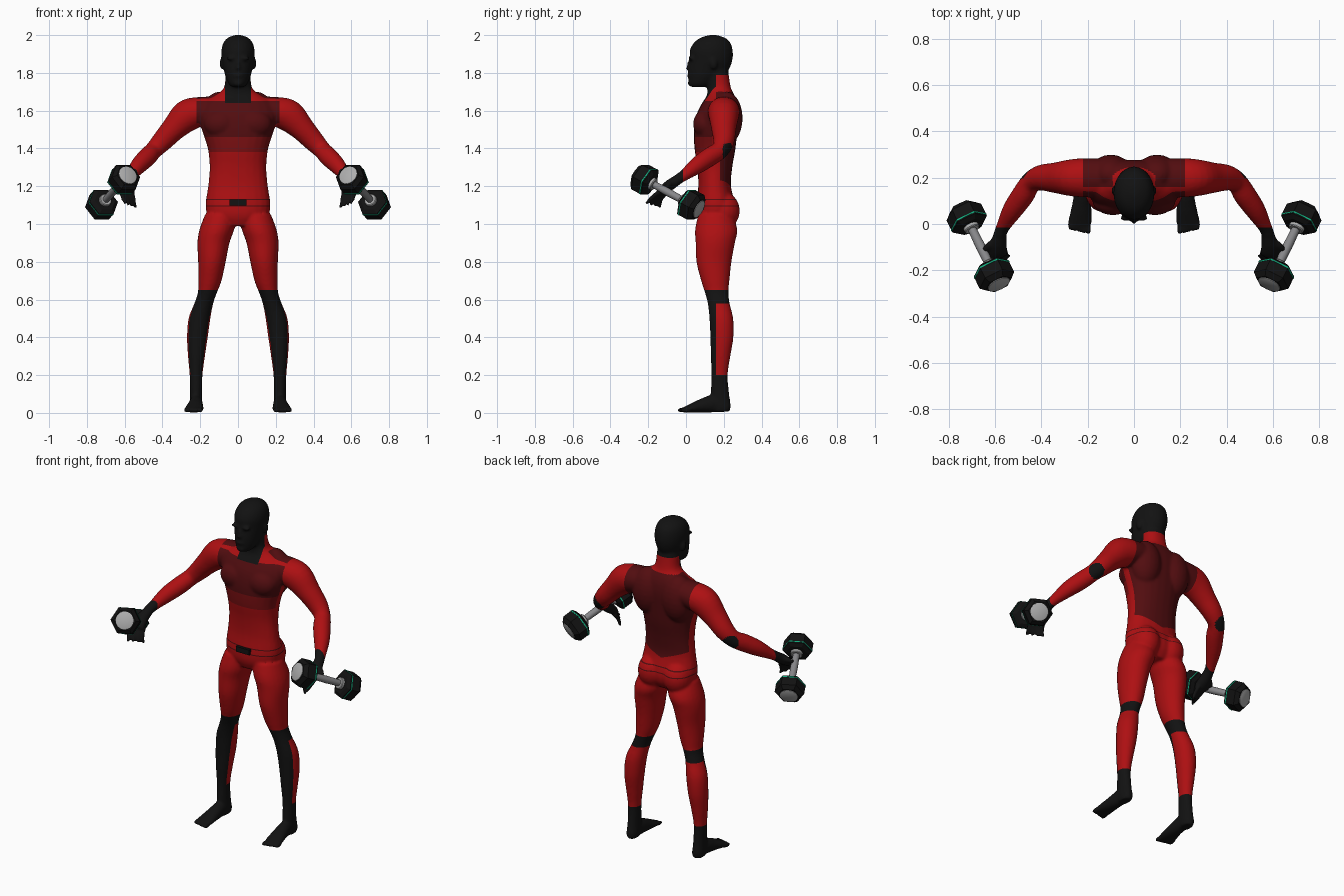
import bpy, bmesh, math
from mathutils import Vector, Matrix

cube = bpy.data.objects.get("Cube")
if cube:
    bpy.data.objects.remove(cube, do_unlink=True)


def material(name, color):
    m = bpy.data.materials.new(name)
    m.use_nodes = True
    m.diffuse_color = (*color, 1)
    bsdf = next(n for n in m.node_tree.nodes if n.type == 'BSDF_PRINCIPLED')
    bsdf.inputs["Base Color"].default_value = (*color, 1)
    return m


RED = material("suit red", (.42, .005, .006))
DARK = material("dark red panel", (.085, .004, .005))
MID = material("medium red band", (.2, .005, .006))
BLACK = material("black", (.006, .006, .006))
SILVER = material("silver cap", (.42, .42, .42))
STEEL = material("steel handle", (.24, .24, .25))
GREEN = material("green ring", (.005, .4, .2))


def smooth_path(rows, steps=4):
    """Catmull-Rom resampling of rows of numbers."""
    pts = [Vector(r) for r in rows]
    pts = [pts[0]] + pts + [pts[-1]]
    out = []
    for a, b, c, d in zip(pts, pts[1:], pts[2:], pts[3:]):
        for i in range(steps):
            t = i / steps
            out.append(b + (c - a) * (t / 2) + (a * 2 - b * 5 + c * 4 - d) * (t * t / 2)
                       + (b * 3 - a - c * 3 + d) * (t ** 3 / 2))
    return out + [pts[-2]]


def loft(bm, rows, side=1, flat=False, power=1.0, n=24):
    """Closed tube through (x, y, z, radius, radius) rows; flat keeps rings level."""
    rows = smooth_path(rows)
    rings = []
    for i, r in enumerate(rows):
        c = Vector(r[:3])
        u, v = Vector((1, 0, 0)), Vector((0, 1, 0))
        if not flat:
            t = Vector(rows[min(i + 1, len(rows) - 1)][:3]) - Vector(rows[max(i - 1, 0)][:3])
            u = t.cross(Vector((0, 0, 1))).normalized()
            v = u.cross(t).normalized()
        ring = []
        for k in range(n):
            a = math.tau * k / n
            co, si = (math.copysign(abs(f) ** power, f) for f in (math.cos(a), math.sin(a)))
            p = c + u * (r[3] * co) + v * (r[4] * si)
            ring.append(bm.verts.new((p.x * side, p.y, p.z)))
        rings.append(ring)
    for a, b in zip(rings, rings[1:]):
        for k in range(n):
            bm.faces.new((a[k], a[k - 1], b[k - 1], b[k]))
    bm.faces.new(rings[0])
    bm.faces.new(rings[-1][::-1])


def ball(bm, center, radii, tilt=0):
    m = Matrix.Translation(center) @ Matrix.Rotation(tilt, 4, 'X') @ Matrix.Diagonal((*radii, 1))
    bmesh.ops.create_uvsphere(bm, u_segments=20, v_segments=14, radius=1, matrix=m)


def level(z, rx, front, back, x=0):
    return (x, (front + back) / 2, z, rx, (back - front) / 2)


bm = bmesh.new()

# Torso and neck
loft(bm, [level(*r) for r in (
    (.99, .09, .08, .23), (1.04, .155, .058, .26), (1.1, .172, .055, .262), (1.2, .158, .065, .238),
    (1.3, .15, .06, .245), (1.4, .16, .045, .262), (1.5, .192, .042, .272), (1.58, .21, .056, .278),
    (1.64, .19, .085, .272), (1.68, .125, .11, .258), (1.72, .075, .112, .238),
    (1.8, .066, .1, .225), (1.85, .06, .1, .22))], flat=True, power=.9)

# Head with jaw, nose, brow and ears
loft(bm, [level(*r) for r in (
    (1.725, .03, .03, .1), (1.74, .048, .016, .14), (1.78, .066, .012, .19), (1.82, .076, .012, .228),
    (1.87, .086, .02, .246), (1.92, .088, .02, .247), (1.96, .077, .042, .235),
    (1.985, .055, .075, .208), (2.0, .02, .12, .165))], flat=True)
ball(bm, (0, .018, 1.825), (.014, .02, .013))
ball(bm, (0, .02, 1.85), (.01, .014, .03), -.3)
ball(bm, (0, .018, 1.785), (.026, .012, .012))
ball(bm, (0, .03, 1.745), (.028, .022, .018))

for s in (1, -1):
    ball(bm, (s * .032, .025, 1.877), (.032, .012, .01))
    ball(bm, (s * .087, .145, 1.85), (.01, .02, .032), .2)
    # Chest, shoulder blade and buttock masses
    ball(bm, (s * .09, .1, 1.53), (.09, .062, .075))
    ball(bm, (s * .1, .215, 1.56), (.095, .085, .14))
    ball(bm, (s * .085, .195, 1.07), (.083, .09, .1))
    # Arm
    loft(bm, [(.1, .2, 1.605, .08, .07), (.2, .2, 1.595, .085, .078), (.27, .2, 1.572, .08, .085),
              (.34, .2, 1.505, .066, .066), (.4, .2, 1.44, .056, .056), (.445, .18, 1.392, .046, .048),
              (.48, .125, 1.355, .049, .05), (.525, .06, 1.31, .044, .045),
              (.565, -.01, 1.258, .03, .03), (.58, -.045, 1.235, .028, .028)], s)
    # Palm, fingers and thumb
    loft(bm, [(.575, -.03, 1.243, .027, .025), (.585, -.08, 1.21, .034, .03),
              (.588, -.12, 1.18, .042, .026), (.585, -.14, 1.162, .038, .018)], s)
    for i in range(4):
        k = i / 3
        loft(bm, [(.615 - .055 * k, -.125 + .015 * k, 1.182 - .02 * k, .014, .014),
                  (.612 - .06 * k, -.175 + .04 * k, 1.145 - .02 * k, .012, .012),
                  (.596 - .055 * k, -.212 + .075 * k, 1.108 - .025 * k, .009, .009)], s, n=10)
    loft(bm, [(.595, -.07, 1.22, .016, .016), (.637, -.1, 1.2, .014, .014),
              (.655, -.135, 1.17, .01, .01)], s, n=10)
    # Leg
    loft(bm, [(.09, .155, 1.05, .085, .09), (.112, .16, .97, .092, .112), (.13, .155, .9, .085, .104),
              (.138, .148, .8, .073, .093), (.149, .155, .7, .062, .075), (.161, .162, .64, .051, .063),
              (.181, .173, .58, .05, .058), (.204, .187, .5, .058, .063), (.215, .19, .4, .055, .061),
              (.22, .183, .3, .045, .052), (.222, .178, .2, .034, .043), (.222, .18, .1, .032, .049),
              (.222, .187, .04, .034, .05), (.222, .187, .008, .03, .045)], s, flat=True)
    # Foot and toes
    loft(bm, [(.222, .228, .03, .026, .026), (.222, .15, .048, .034, .046), (.226, .08, .037, .042, .036),
              (.232, .02, .023, .05, .022), (.234, -.012, .016, .048, .014)], s)
    for i in range(5):
        ball(bm, (s * (.196 + .02 * i), -.022 + .005 * i, .015), (.0115, .027, .013))

bmesh.ops.recalc_face_normals(bm, faces=bm.faces)
rough = bpy.data.meshes.new("body_rough")
bm.to_mesh(rough)
bm.free()
body = bpy.data.objects.new("body", rough)
bpy.context.collection.objects.link(body)

# Fuse the masses into one skin
fuse = body.modifiers.new("fuse", 'REMESH')
fuse.mode = 'VOXEL'
fuse.voxel_size = .008
soft = body.modifiers.new("soften", 'SMOOTH')
soft.factor = .5
soft.iterations = 5
skin = bpy.data.meshes.new_from_object(body.evaluated_get(bpy.context.evaluated_depsgraph_get()))
body.modifiers.clear()
body.data = skin
bpy.data.meshes.remove(rough)
skin.materials.clear()
for m in (RED, DARK, MID, BLACK):
    skin.materials.append(m)


def suit_color(x, y, z):
    x = abs(x)
    if x > .38:                                    # gloves and elbow pads
        elbow = (Vector((x, y, z)) - Vector((.452, .215, 1.385))).length < .046
        return 3 if y < -.015 or elbow else 0
    if z < .65:                                    # boots, shin guards, knee bands
        return 0 if .2 < z < .58 and y > .16 else 3
    if z > 1.79 or (z > 1.64 and x < .07 and y < .16) or (z > 1.725 and y < .16):
        return 3                                   # mask
    if z > 1.7:
        return 0
    if 1.092 < z < 1.098 or 1.127 < z < 1.133:     # belt seams
        return 1
    if x < .22 and y > .18 and z > 1.18 + .35 * x:     # back panel
        return 1
    if x < .22 and 1.38 < z and (z < 1.65 or y > .16) and (y < .14 or z > 1.6):
        return 1 if z > 1.46 else 2                # chest panel
    return 0


# Cut clean colour borders, then colour by position
bm = bmesh.new()
bm.from_mesh(skin)
cuts = [((0, 0, 1), z) for z in (.2, .58, .65, 1.092, 1.098, 1.127, 1.133, 1.38, 1.46, 1.64, 1.65, 1.79)]
cuts += [((0, 1, 0), y) for y in (-.015, .14, .16, .18)]
cuts += [((1, 0, 0), x) for x in (-.22, -.07, .07, .22)]
cuts += [((s * .35, 0, -1), -1.18) for s in (1, -1)]
for normal, d in cuts:
    n = Vector(normal)
    bmesh.ops.bisect_plane(bm, geom=bm.verts[:] + bm.edges[:] + bm.faces[:], dist=1e-5,
                           plane_co=n * (d / n.length_squared), plane_no=n)
for f in bm.faces:
    f.material_index = suit_color(*f.calc_center_median())
    f.smooth = True
bm.to_mesh(skin)
bm.free()


def lathe(name, profile, segments, mat, matrix, smooth=False):
    """Solid of revolution about local z from (radius, height) points."""
    bm = bmesh.new()
    rings = [[bm.verts.new((r * math.cos(math.tau * k / segments), r * math.sin(math.tau * k / segments), z))
              for k in range(segments)] for r, z in profile]
    for a, b in zip(rings, rings[1:]):
        for k in range(segments):
            bm.faces.new((a[k - 1], a[k], b[k], b[k - 1]))
    bm.faces.new(rings[0][::-1])
    bm.faces.new(rings[-1])
    bmesh.ops.recalc_face_normals(bm, faces=bm.faces)
    mesh = bpy.data.meshes.new(name)
    bm.to_mesh(mesh)
    bm.free()
    mesh.materials.append(mat)
    ob = bpy.data.objects.new(name, mesh)
    bpy.context.collection.objects.link(ob)
    ob.matrix_world = matrix
    if smooth:
        bpy.ops.object.select_all(action='DESELECT')
        ob.select_set(True)
        bpy.context.view_layer.objects.active = ob
        bpy.ops.object.shade_smooth_by_angle(angle=math.radians(35))
    return ob


# Belt buckle
bpy.ops.mesh.primitive_cube_add(size=1, location=(0, .054, 1.113))
buckle = bpy.context.object
buckle.name = "belt_buckle"
buckle.scale = (.09, .022, .032)
buckle.data.materials.append(BLACK)

# Dumbbells
for s, label in ((1, "left"), (-1, "right")):
    front, back = Vector((s * .603, -.222, 1.237)), Vector((s * .725, .03, 1.1))
    axis = (front - back).normalized()
    base = Matrix.Translation((front + back) / 2) @ axis.to_track_quat('Z', 'Y').to_matrix().to_4x4()
    lathe(label + "_handle", [(.018, -.11), (.021, 0), (.018, .11)], 20, STEEL, base, True)
    for end, m in (("front", base), ("back", base @ Matrix.Rotation(math.pi, 4, 'X'))):
        tag = label + "_" + end
        lathe(tag + "_weight", [(.06, .105), (.083, .118), (.083, .182), (.062, .203)], 6, BLACK, m)
        lathe(tag + "_ring", [(.0835, .124), (.0845, .124), (.0845, .13), (.0835, .13)], 6, GREEN, m)
        lathe(tag + "_collar", [(.03, .088), (.034, .092), (.034, .108)], 20, SILVER, m, True)
        lathe(tag + "_cap", [(.05, .202), (.05, .206), (.046, .208)], 24, SILVER, m, True)
